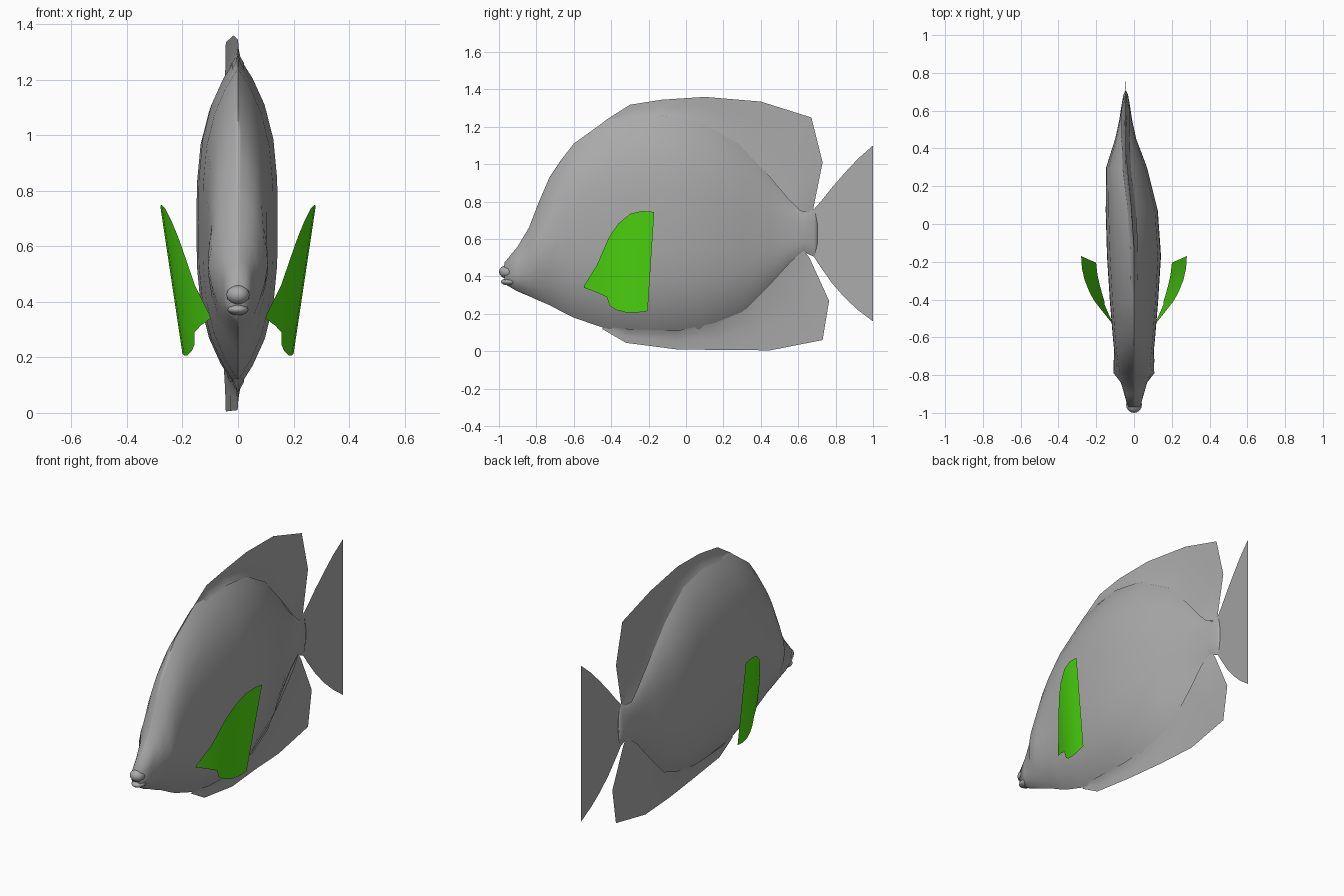
import bpy, bmesh, math

if "Cube" in bpy.data.objects:
    bpy.data.objects.remove(bpy.data.objects["Cube"])


def material(name, rgb):
    m = bpy.data.materials.new(name)
    m.use_nodes = True
    m.diffuse_color = (*rgb, 1)
    m.node_tree.nodes["Principled BSDF"].inputs["Base Color"].default_value = (*rgb, 1)
    return m


grey = material("grey", (0.4, 0.4, 0.4))
green = material("green", (0.075, 0.7, 0.005))


def loft(name, rows, mat, closed=False, angle=60):
    """Skin a list of equal-length rows of points."""
    bm = bmesh.new()
    grid = [[bm.verts.new(p) for p in row] for row in rows]
    n = len(rows[0])
    for a, b in zip(grid, grid[1:]):
        for i in range(n if closed else n - 1):
            j = (i + 1) % n
            bm.faces.new((a[i], a[j], b[j], b[i]))
    if closed:
        bm.faces.new(grid[0])
        bm.faces.new(grid[-1])
    bmesh.ops.remove_doubles(bm, verts=bm.verts, dist=0.0005)
    bmesh.ops.recalc_face_normals(bm, faces=bm.faces)
    mesh = bpy.data.meshes.new(name)
    bm.to_mesh(mesh)
    bm.free()
    obj = bpy.data.objects.new(name, mesh)
    bpy.context.collection.objects.link(obj)
    mesh.materials.append(mat)
    smooth(obj, angle)


def smooth(obj, angle=60):
    bpy.ops.object.select_all(action='DESELECT')
    obj.select_set(True)
    bpy.context.view_layer.objects.active = obj
    bpy.ops.object.shade_smooth_by_angle(angle=math.radians(angle))


def bend(y):
    """Sideways swing of the spine towards the tail."""
    t = min(max((y + 0.1) / 0.5, 0), 1)
    return -0.044 * t * t * (3 - 2 * t)


# Body: (y, bottom, top, half width) lens-shaped sections
stations = [
    (-0.97, 0.36, 0.475, 0.032), (-0.9, 0.32, 0.56, 0.052), (-0.84, 0.295, 0.66, 0.066),
    (-0.79, 0.272, 0.79, 0.082), (-0.73, 0.247, 0.93, 0.095), (-0.67, 0.215, 1.02, 0.105),
    (-0.6, 0.18, 1.11, 0.112), (-0.42, 0.118, 1.24, 0.127), (-0.17, 0.09, 1.285, 0.143),
    (0.07, 0.1, 1.255, 0.138), (0.3, 0.19, 1.12, 0.108), (0.45, 0.34, 0.95, 0.056),
    (0.55, 0.455, 0.82, 0.034), (0.63, 0.53, 0.745, 0.022), (0.685, 0.505, 0.76, 0.012),
    (0.705, 0.56, 0.7, 0.003)]
STEPS = 12


def section(y, lo, hi, half):
    ring = []
    for i in range(2 * STEPS):
        t = -math.cos(math.pi * i / STEPS)
        z = (lo + hi) / 2 + t * (hi - lo) / 2
        side = 0 if i % STEPS == 0 else (1 if i < STEPS else -1)
        # Swelling around each eye
        eye = 0.03 * math.exp(-((y + 0.77) / 0.05) ** 2 - ((z - 0.53) / 0.09) ** 2)
        w = half * (1 - abs(t) ** 3.2) + eye
        ring.append((bend(y) + side * w, y, z))
    return ring


loft("body", [section(*s) for s in stations], grey, closed=True, angle=75)

# Lips
for name, y, z, size in (("upper_lip", -0.955, 0.425, (0.042, 0.045, 0.036)),
                         ("lower_lip", -0.945, 0.372, (0.038, 0.045, 0.02))):
    bpy.ops.mesh.primitive_uv_sphere_add(segments=16, ring_count=8, location=(0, y, z))
    lip = bpy.context.object
    lip.name = name
    lip.scale = size
    lip.data.materials.append(grey)
    smooth(lip)


# Upright fins: (base y, base z, edge y, edge z), flaring into the body
def upright_fin(name, ribs):
    rows = []
    for k, (yb, zb, ye, ze) in enumerate(ribs):
        flare = 0.022 if 0 < k < len(ribs) - 1 else 0.004
        row = []
        for f, w in ((0, -1), (0.25, -0.4), (0.6, -0.12), (1, 0),
                     (0.6, 0.12), (0.25, 0.4), (0, 1)):
            y, z = yb + (ye - yb) * f, zb + (ze - zb) * f
            row.append((bend(y) + w * flare, y, z))
        rows.append(row)
    loft(name, rows, grey, angle=100)


upright_fin("dorsal_fin", [
    (-0.4, 1.22, -0.43, 1.235), (-0.29, 1.24, -0.3, 1.318), (-0.13, 1.26, -0.13, 1.345),
    (0.07, 1.23, 0.1, 1.36), (0.28, 1.11, 0.4, 1.335), (0.44, 0.94, 0.67, 1.25),
    (0.55, 0.81, 0.7, 1.13), (0.61, 0.75, 0.73, 1.01), (0.66, 0.74, 0.68, 0.76)])
upright_fin("anal_fin", [
    (-0.42, 0.13, -0.45, 0.12), (-0.31, 0.12, -0.32, 0.045), (-0.05, 0.11, -0.05, 0.01),
    (0.15, 0.15, 0.2, 0.007), (0.3, 0.21, 0.45, 0.005), (0.46, 0.37, 0.73, 0.06),
    (0.56, 0.48, 0.765, 0.27), (0.63, 0.54, 0.66, 0.5)])

# Tail fin: thin fan swinging back to the centre line
fan = [(0.68, 0.51, 0.755), (0.72, 0.45, 0.8), (0.78, 0.365, 0.875),
       (0.85, 0.285, 0.955), (0.92, 0.22, 1.03), (1.0, 0.16, 1.1)]
loft("tail_fin", [[(-0.044 * (1 - y) / 0.32, y, z) for z in (lo, (lo + hi) / 2, hi)]
                  for y, lo, hi in fan], grey)

# Pectoral fins: curved blades, (y, bottom, top)
blade = [(-0.545, 0.34, 0.35), (-0.48, 0.315, 0.46), (-0.425, 0.29, 0.6),
         (-0.41, 0.245, 0.63), (-0.375, 0.222, 0.685), (-0.32, 0.207, 0.735),
         (-0.265, 0.206, 0.75), (-0.205, 0.215, 0.745)]


def blade_point(side, y, z):
    u = min((y + 0.545) / 0.34, 1)
    x = 0.1 + 0.12 * (1 - (1 - u) ** 1.8) + 0.15 * (z - 0.345)
    return (side * x, y + 0.066 * (z - 0.215) * u, z)


for name, side in (("left_pectoral_fin", 1), ("right_pectoral_fin", -1)):
    loft(name, [[blade_point(side, y, lo + (hi - lo) * i / 4) for i in range(5)]
                for y, lo, hi in blade], green)
